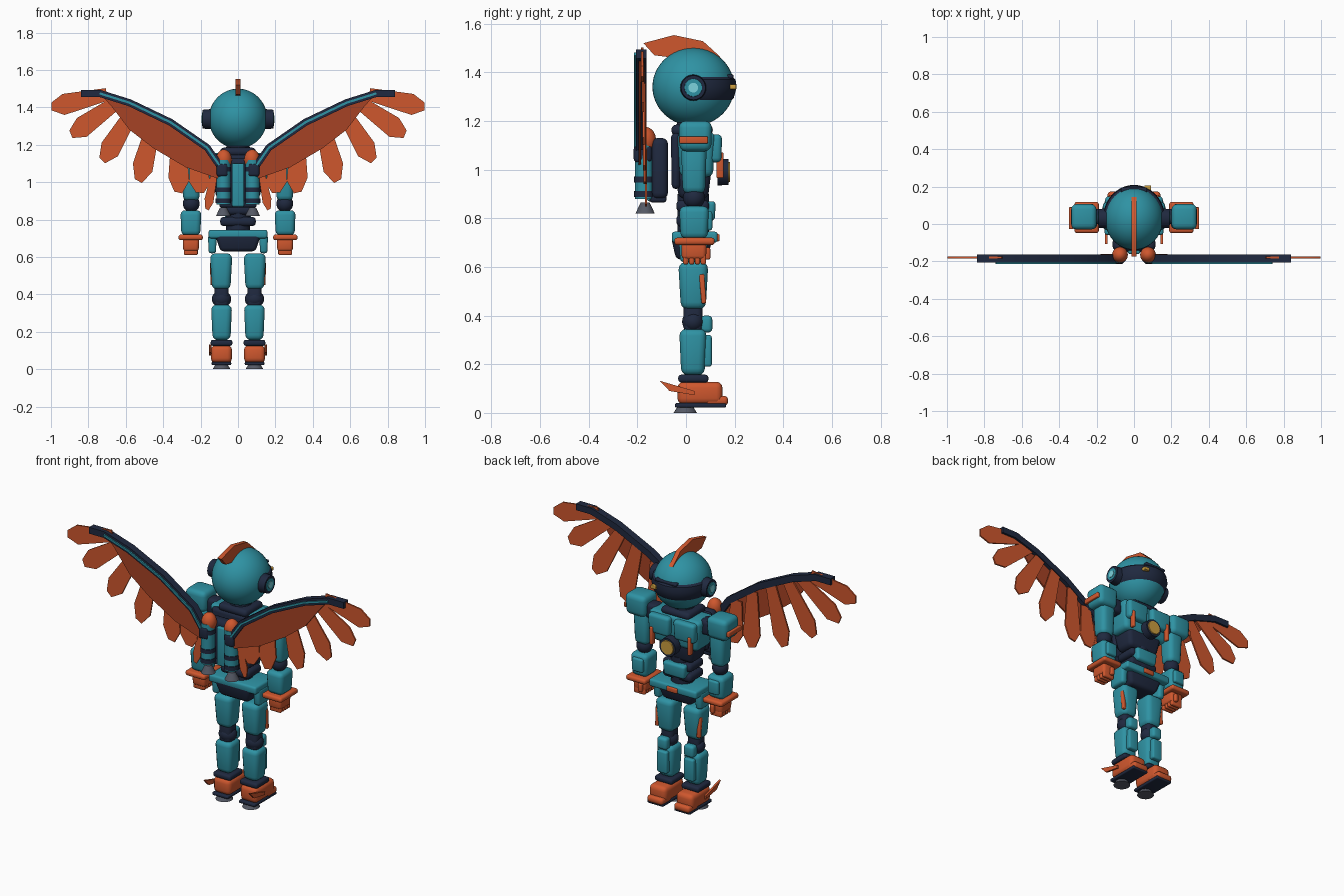
import bpy, bmesh, math
from mathutils import Matrix, Vector

if "Cube" in bpy.data.objects:
    bpy.data.objects.remove(bpy.data.objects["Cube"])


def material(name, *rgb):
    m = bpy.data.materials.new(name)
    m.use_nodes = True
    m.diffuse_color = (*rgb, 1)
    bsdf = m.node_tree.nodes["Principled BSDF"]
    bsdf.inputs["Base Color"].default_value = (*rgb, 1)
    bsdf.inputs["Roughness"].default_value = 0.6
    return m


teal = material("teal", .028, .29, .37)
navy = material("navy", .014, .022, .05)
orange = material("orange", .62, .095, .027)
rust = material("rust", .38, .055, .018)
gold = material("gold", .6, .34, .05)
grey = material("grey", .09, .1, .13)
cyan = material("pale cyan", .2, .65, .72)
parts = []


def finish(name, bm, mat, pair=False):
    bmesh.ops.recalc_face_normals(bm, faces=bm.faces)
    me = bpy.data.meshes.new(name)
    bm.to_mesh(me)
    bm.free()
    me.materials.append(mat)
    ob = bpy.data.objects.new(name, me)
    bpy.context.collection.objects.link(ob)
    if pair:
        ob.modifiers.new("Mirror", 'MIRROR')
    parts.append(ob)
    return ob


def box(name, mat, x, y, z, bevel=.012, low=1, pair=False, tilt=0):
    """Rounded box from (min, max) spans; low scales the bottom end."""
    bm = bmesh.new()
    bmesh.ops.create_cube(bm, size=1)
    size = [s[1] - s[0] for s in (x, y, z)]
    for v in bm.verts:
        k = low if v.co.z < 0 else 1
        v.co = (v.co.x * size[0] * k, v.co.y * size[1] * k, v.co.z * size[2])
    if bevel:
        bmesh.ops.bevel(bm, geom=bm.edges[:], offset=min(bevel, min(size) * .45),
                        segments=3, profile=.5, affect='EDGES')
    mid = Vector([sum(s) / 2 for s in (x, y, z)])
    bm.transform(Matrix.Translation(mid) @ Matrix.Rotation(tilt, 4, 'X'))
    return finish(name, bm, mat, pair)


def ball(name, mat, centre, radii, pair=False, seg=32):
    bm = bmesh.new()
    bmesh.ops.create_uvsphere(bm, u_segments=seg, v_segments=seg // 2, radius=1)
    bm.transform(Matrix.Translation(centre) @ Matrix.Diagonal((*radii, 1)))
    return finish(name, bm, mat, pair)


def tube(name, mat, centre, r1, r2, depth, axis='Z', pair=False):
    bm = bmesh.new()
    bmesh.ops.create_cone(bm, cap_ends=True, segments=24, radius1=r1, radius2=r2, depth=depth)
    turn = {'Z': Matrix(), 'X': Matrix.Rotation(math.pi / 2, 4, 'Y'),
            'Y': Matrix.Rotation(-math.pi / 2, 4, 'X')}[axis]
    bm.transform(Matrix.Translation(centre) @ turn)
    return finish(name, bm, mat, pair)


def plate(name, mat, outline, axis, lo, hi, pair=False):
    """Flat polygon extruded along x (outline is y,z) or y (outline is x,z)."""
    bm = bmesh.new()
    place = (lambda p: (lo, *p)) if axis == 'X' else (lambda p: (p[0], lo, p[1]))
    face = bm.faces.new([bm.verts.new(place(p)) for p in outline])
    new = bmesh.ops.extrude_face_region(bm, geom=[face])["geom"]
    step = (hi - lo, 0, 0) if axis == 'X' else (0, hi - lo, 0)
    bmesh.ops.translate(bm, vec=step, verts=[g for g in new if isinstance(g, bmesh.types.BMVert)])
    return finish(name, bm, mat, pair)


def strip(path, w):
    """Outline of a band of half width w following an x,z path."""
    pts = [Vector(p) for p in path]
    sides = ([], [])
    for i, p in enumerate(pts):
        d = (pts[min(i + 1, len(pts) - 1)] - pts[max(i - 1, 0)]).normalized()
        n = Vector((-d.y, d.x)) * w
        sides[0].append(p + n)
        sides[1].append(p - n)
    return sides[0] + sides[1][::-1]


# Head, crest and ear discs
head = Vector((0, .03, 1.34))
ball("head", teal, head, (.156, .168, .16), seg=48)
plate("crest", orange, [(-.175, 1.52), (-.05, 1.553), (.07, 1.528), (.145, 1.46),
                        (.06, 1.46), (-.05, 1.46), (-.13, 1.47)], 'X', -.013, .013)
tube("ear_pods", navy, (.167, .03, 1.337), .054, .05, .045, 'X', True)
tube("ear_rings", teal, (.186, .03, 1.337), .04, .036, .012, 'X', True)
tube("ear_lights", cyan, (.191, .03, 1.337), .02, .02, .008, 'X', True)

# Curved visor wrapped around the face
bm = bmesh.new()
rows = []
for dz, k in ((-.058, .95), (-.045, 1), (0, 1.03), (.03, 1.02), (.042, .96)):
    r = k * math.sqrt(1 - (dz / .16) ** 2) * 1.02
    row = []
    for i in range(25):
        a = math.radians(-80 + 160 * i / 24)
        row.append(bm.verts.new(head + Vector((math.sin(a) * r * .158, math.cos(a) * r * .17, dz))))
    rows.append(row)
for a, b in zip(rows, rows[1:]):
    for i in range(24):
        bm.faces.new((a[i], a[i + 1], b[i + 1], b[i]))
finish("visor", bm, navy)
box("visor_lamp", gold, (.055, .092), (.18, .207), (1.33, 1.35), .004)
box("brow", navy, (-.07, .07), (.16, .195), (1.375, 1.392), .006)

# Neck and torso
tube("neck", navy, (0, .025, 1.175), .07, .06, .06)
box("collar", navy, (-.095, .095), (-.06, .11), (1.14, 1.185), .02)
box("chest", teal, (-.17, .17), (-.035, .12), (.97, 1.155), .025, .88)
box("chest_plates", teal, (.012, .155), (.09, .148), (1.03, 1.145), .018, .92, True)
box("back_panel", navy, (-.14, .14), (-.062, -.02), (.92, 1.15), .02, .85)
box("chest_stripes", orange, (.115, .135), (.125, .155), (.965, 1.07), .006, 1, True)
tube("emblem_ring", navy, (0, .153, .99), .055, .053, .045, 'Y')
tube("emblem", gold, (0, .177, .99), .043, .04, .008, 'Y')
box("ribs", navy, (-.125, .125), (-.045, .105), (.88, 1.0), .025, .8)
box("belly", teal, (-.075, .075), (.05, .122), (.79, .87), .015, .9)
for i, z in enumerate((.85, .79)):
    box(f"waist_ring_{i}", navy, (-.095, .095), (-.04, .095), (z - .025, z + .025), .02)
tube("spine", navy, (0, .03, .8), .065, .065, .2)

# Pelvis and belt
box("belt", teal, (-.157, .157), (-.058, .13), (.7, .745), .012)
box("pelvis", navy, (-.125, .125), (-.062, .11), (.63, .725), .02, .75)
box("belt_buckle", orange, (-.035, .035), (.11, .138), (.705, .735), .006)
box("hip_guards", teal, (.115, .16), (-.03, .09), (.62, .72), .015, .9, True)

# Arms
box("shoulder_joints", navy, (.14, .22), (0, .08), (1.07, 1.16), .02, 1, True)
box("shoulders", teal, (.2, .337), (-.03, .107), (1.075, 1.2), .028, .95, True)
box("shoulder_stripes", orange, (.325, .348), (-.028, .09), (1.107, 1.137), .005, 1, True)
box("upper_arms", teal, (.2, .3), (-.02, .085), (.9, 1.1), .028, .88, True)
ball("elbows", navy, (.25, .033, .885), (.045, .045, .045), True)
box("forearms", teal, (.196, .308), (-.028, .095), (.715, .85), .025, .9, True)
box("forearm_pads", teal, (.215, .285), (.08, .108), (.75, .83), .01, 1, True)
box("cuffs", orange, (.188, .318), (-.048, .118), (.69, .72), .012, 1, True)
box("hands", orange, (.208, .295), (-.02, .085), (.63, .7), .016, .95, True)
for i in range(4):
    y = -.012 + i * .024
    box(f"finger_{i}", orange, (.215, .29), (y, y + .022), (.61, .65), .008, 1, True)
box("thumbs", orange, (.225, .25), (.07, .1), (.63, .68), .008, 1, True)

# Legs
box("thighs", teal, (.03, .15), (-.032, .092), (.425, .62), .03, .82, True)
box("thigh_stripes", orange, (.125, .149), (.058, .08), (.45, .57), .005, .9, True, .08)
box("knee_sleeves", navy, (.05, .126), (-.01, .068), (.33, .45), .022, 1, True)
ball("knees", navy, (.088, .03, .375), (.052, .046, .045), True)
box("knee_pads", teal, (.055, .121), (.06, .108), (.33, .4), .016, 1, True)
box("calves", teal, (.032, .144), (-.028, .085), (.155, .345), .028, .85, True)
box("shin_plates", teal, (.055, .121), (.07, .106), (.19, .32), .01, 1, True)
box("ankles", navy, (.03, .146), (-.032, .092), (.125, .157), .012, 1, True)

# Boots with heel fins and sole jets
box("boots", orange, (.032, .145), (-.035, .15), (.035, .128), .025, 1, True)
box("toe_caps", orange, (.036, .141), (.08, .173), (.03, .07), .016, 1, True)
box("soles", navy, (.036, .141), (-.045, .165), (.022, .04), .006, 1, True)
tube("sole_jets", grey, (.088, -.003, .013), .048, .032, .026, 'Z', True)
plate("heel_fins", orange, [(-.108, .132), (.035, .09), (.035, .073), (-.068, .09)],
      'X', .143, .155, True)

# Jet pack
box("pack_body", navy, (-.115, .115), (-.142, -.074), (.88, 1.13), .025)
box("pack_column", teal, (-.032, .032), (-.16, -.13), (.87, 1.1), .008)
box("pack_base", navy, (-.1, .1), (-.15, -.08), (.865, .9), .012)
tube("jets", teal, (.078, -.172, 1.0), .038, .038, .24, 'Z', True)
for i, z in enumerate((.9, .96, 1.07)):
    tube(f"jet_band_{i}", navy, (.078, -.172, z), .041, .041, .025, 'Z', True)
ball("jet_noses", orange, (.075, -.165, 1.12), (.042, .042, .055), True)
tube("jet_nozzles", grey, (.078, -.168, .842), .04, .018, .045, 'Z', True)

# Wings: spar, trim, covert panel and fanned feathers
spar = [(.085, 1.07), (.165, 1.185), (.36, 1.32), (.58, 1.425), (.74, 1.475), (.84, 1.475)]
plate("wing_spars", navy, strip(spar, .019), 'Y', -.205, -.162, True)
plate("wing_trim", teal, strip(spar[:-1], .006), 'Y', -.213, -.203, True)
box("wing_roots", navy, (.055, .115), (-.215, -.14), (1.03, 1.1), .015, 1, True)
covert = spar[:-1] + [(.68, 1.41), (.58, 1.28), (.45, 1.18), (.28, 1.08), (.11, 1.02)]
plate("wing_coverts", rust, covert, 'Y', -.195, -.185, True)
feathers = [((.7, 1.47), (1.0, 1.40)), ((.63, 1.44), (.895, 1.25)), ((.55, 1.40), (.725, 1.11)),
            ((.44, 1.35), (.53, 1.0)), ((.32, 1.28), (.315, .94)), ((.22, 1.2), (.2, .94)),
            ((.12, 1.08), (.165, .85))]
for i, (base, tip) in enumerate(feathers):
    b, t = Vector(base), Vector(tip)
    d = t - b
    n = Vector((-d.y, d.x)).normalized() * (.056 if i < 6 else .025)
    outline = [b + n * .6, b + d * .75 + n, t + n * .45 - d * .03, t - n * .3,
               b + d * .8 - n, b - n * .6]
    y = -.184 + .0025 * i
    plate(f"feathers_{i}", orange, outline, 'Y', y, y + .009, True)

# Smooth rounded surfaces, keep hard edges
bpy.ops.object.select_all(action='DESELECT')
for ob in parts:
    ob.select_set(True)
bpy.context.view_layer.objects.active = parts[0]
bpy.ops.object.shade_smooth_by_angle(angle=math.radians(35))
